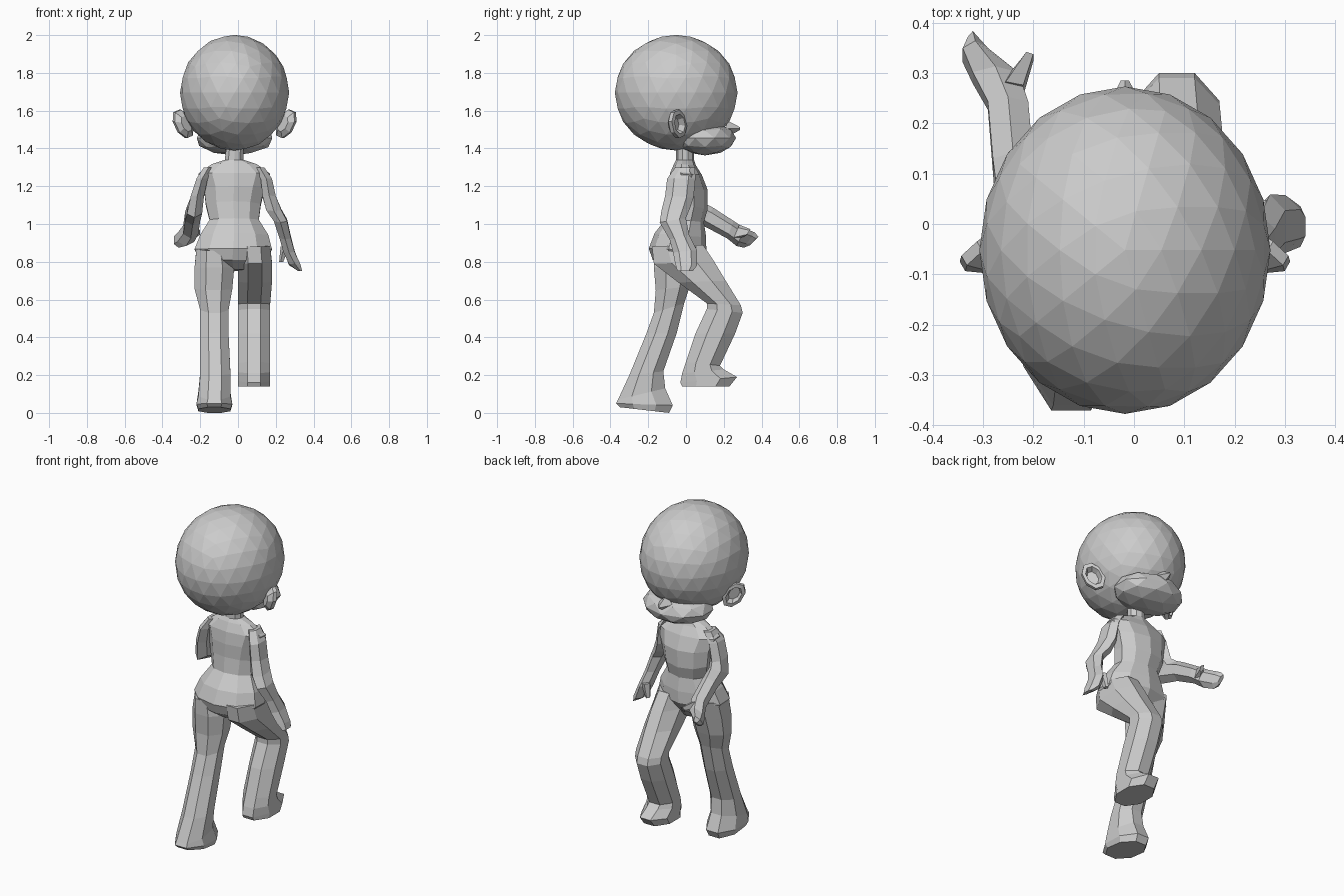
import bpy, bmesh, math
from mathutils import Vector, Matrix

if "Cube" in bpy.data.objects:
    bpy.data.objects.remove(bpy.data.objects["Cube"], do_unlink=True)

GREY = (0.6, 0.6, 0.6, 1.0)
clay = bpy.data.materials.new("plain grey")
clay.use_nodes = True
clay.diffuse_color = GREY
clay.node_tree.nodes["Principled BSDF"].inputs["Base Color"].default_value = GREY

MIDDLE = -0.018  # the figure's own centre line in x


def finish(name, bm):
    """Turn a bmesh into a flat shaded object."""
    bmesh.ops.recalc_face_normals(bm, faces=bm.faces)
    mesh = bpy.data.meshes.new(name)
    bm.to_mesh(mesh)
    bm.free()
    mesh.materials.append(clay)
    obj = bpy.data.objects.new(name, mesh)
    bpy.context.collection.objects.link(obj)
    return obj


def skin(bm, rings):
    """Bridge vertex rings with faces and cap both ends."""
    count = len(rings[0])
    for low, high in zip(rings, rings[1:]):
        for i in range(count):
            j = (i + 1) % count
            bm.faces.new((low[i], low[j], high[j], high[i]))
    bm.faces.new(rings[0])
    bm.faces.new(rings[-1])


def limb(name, sections, sides=8):
    """Loft sections given in hundredths as x range, then rear (y, z) and front (y, z)."""
    bm = bmesh.new()
    rings = []
    reach = 1 / math.cos(math.pi / sides)
    for x0, x1, y0, z0, y1, z1 in sections:
        rear, front = Vector((0, y0, z0)), Vector((0, y1, z1))
        centre = (rear + front) / 2 + Vector(((x0 + x1) / 2, 0, 0))
        across, along = Vector(((x1 - x0) / 2, 0, 0)), (front - rear) / 2
        ring = []
        for i in range(sides):
            a = (i + 0.5) * math.tau / sides
            offset = across * math.cos(a) + along * math.sin(a)
            ring.append(bm.verts.new((centre + offset * reach) / 100))
        rings.append(ring)
    skin(bm, rings)
    return finish(name, bm)


def ball(name, centre, radii, detail):
    """Faceted ellipsoid."""
    bm = bmesh.new()
    place = Matrix.Translation(centre) @ Matrix.Diagonal((*radii, 1))
    bmesh.ops.create_icosphere(bm, subdivisions=detail, radius=1, matrix=place)
    return finish(name, bm)


# Head with protruding jaw and pointed nose
ball("head", (MIDDLE, -0.052, 1.695), (0.289, 0.325, 0.306), 3)
jaw = ball("jaw", (MIDDLE, 0.1, 1.455), (0.21, 0.165, 0.092), 2)
for v in jaw.data.vertices:
    v.co.z = min(v.co.z, 1.525)
bm = bmesh.new()
bmesh.ops.create_cone(bm, cap_ends=True, segments=4, radius1=0.045, radius2=0.008, depth=0.07,
                      matrix=Matrix.Translation((MIDDLE, 0.25, 1.505)) @ Matrix.Rotation(-math.pi / 2, 4, "X"))
finish("nose", bm)

# Cupped ears, mirrored about the centre line
for side, label in ((1, "left"), (-1, "right")):
    bm = bmesh.new()
    rings = []
    for size, depth in ((0.55, -0.035), (1.0, -0.01), (1.0, 0.012), (0.7, 0.015), (0.5, -0.015)):
        ring = []
        for i in range(8):
            a = i * math.tau / 8
            out, up = size * math.cos(a), size * math.sin(a)
            ring.append(bm.verts.new((MIDDLE + side * (0.272 + 0.05 * out + 0.016 * up + 0.5 * depth),
                                      -0.045 - 0.04 * out + 0.86 * depth,
                                      1.53 + 0.075 * up + 0.012 * out)))
        rings.append(ring)
    skin(bm, rings)
    finish(label + "_ear", bm)

# Torso from crotch to neck
limb("torso", [
    (-12, 7, -10, 76, 2, 75),
    (-20, 14, -17, 81, 6, 80),
    (-23, 18, -19, 87, 10, 86),
    (-20, 16, -16, 95, 10, 93),
    (-15, 11, -10, 103, 9, 101),
    (-17, 12, -9, 112, 11, 108),
    (-18, 14, -9, 120, 11, 118),
    (-21, 17, -8, 127, 8, 126),
    (-14, 10, -6, 132, 5, 131),
    (-7, 3, -5, 134, 4, 134),
    (-6, 3, -5, 142, 4, 142)], 10)

# Standing leg with foot, stretched backwards
limb("rear_leg", [
    (-22, -4, -17, 86, 8, 88),
    (-23, -2, -17, 77, 5, 77),
    (-23, -3, -16, 65, 2, 67),
    (-20, -5, -17, 53, -1, 58),
    (-20, -5, -21, 42, -5, 42),
    (-20, -4, -30, 20, -12, 22),
    (-21, -4, -36, 7, -11, 13),
    (-22, -3, -37, 5, -7, 4),
    (-21, -4, -35, 3, -9, 0)])

# Raised leg with bent knee and foot
limb("raised_leg", [
    (0, 17, -18, 88, 9, 89),
    (0, 18, -17, 79, 15, 80),
    (0, 18, -4, 69, 21, 70),
    (0, 17, 11, 58, 29, 57),
    (0, 17, 11, 55, 30, 53),
    (0, 17, 5, 42, 26, 42),
    (0, 17, 0, 27, 18, 25),
    (0, 17, -2, 21, 20, 23),
    (0, 17, -3, 16, 27, 19),
    (0, 17, -2, 14, 23, 14)])

# Hanging arm, hand and thumb
limb("hanging_arm", [
    (9, 14, -5, 130, 4, 130),
    (12, 18, -9, 124, 4, 124),
    (13, 20, -10, 115, 3, 114),
    (15, 23, -12, 107, 1, 108),
    (19, 26, -13, 101, -1, 103),
    (22, 28, -8, 92, 1, 94),
    (24, 30, -6, 85, 5, 86),
    (27, 33, -5, 79, 5, 78),
    (32, 34, -4, 75, 3, 75)], 6)
limb("hanging_thumb", [
    (23, 27, 0, 88, 5, 88),
    (22, 24, 2, 80, 5, 80)], 5)

# Arm reaching out, hand and thumb
limb("reaching_arm", [
    (-18, -13, -5, 130, 4, 130),
    (-22, -16, -8, 124, 4, 124),
    (-25, -18, -7, 115, 5, 114),
    (-27, -19, -5, 104, 8, 111),
    (-28, -20, 9, 100, 14, 108),
    (-29, -21, 22, 93, 25, 101),
    (-32, -23, 27, 89, 31, 97),
    (-34, -29, 31, 88, 36, 95),
    (-33, -31, 34, 89, 38, 93)], 6)
limb("reaching_thumb", [
    (-27, -22, 25, 92, 28, 99),
    (-22, -20, 32, 94, 34, 97)], 5)
